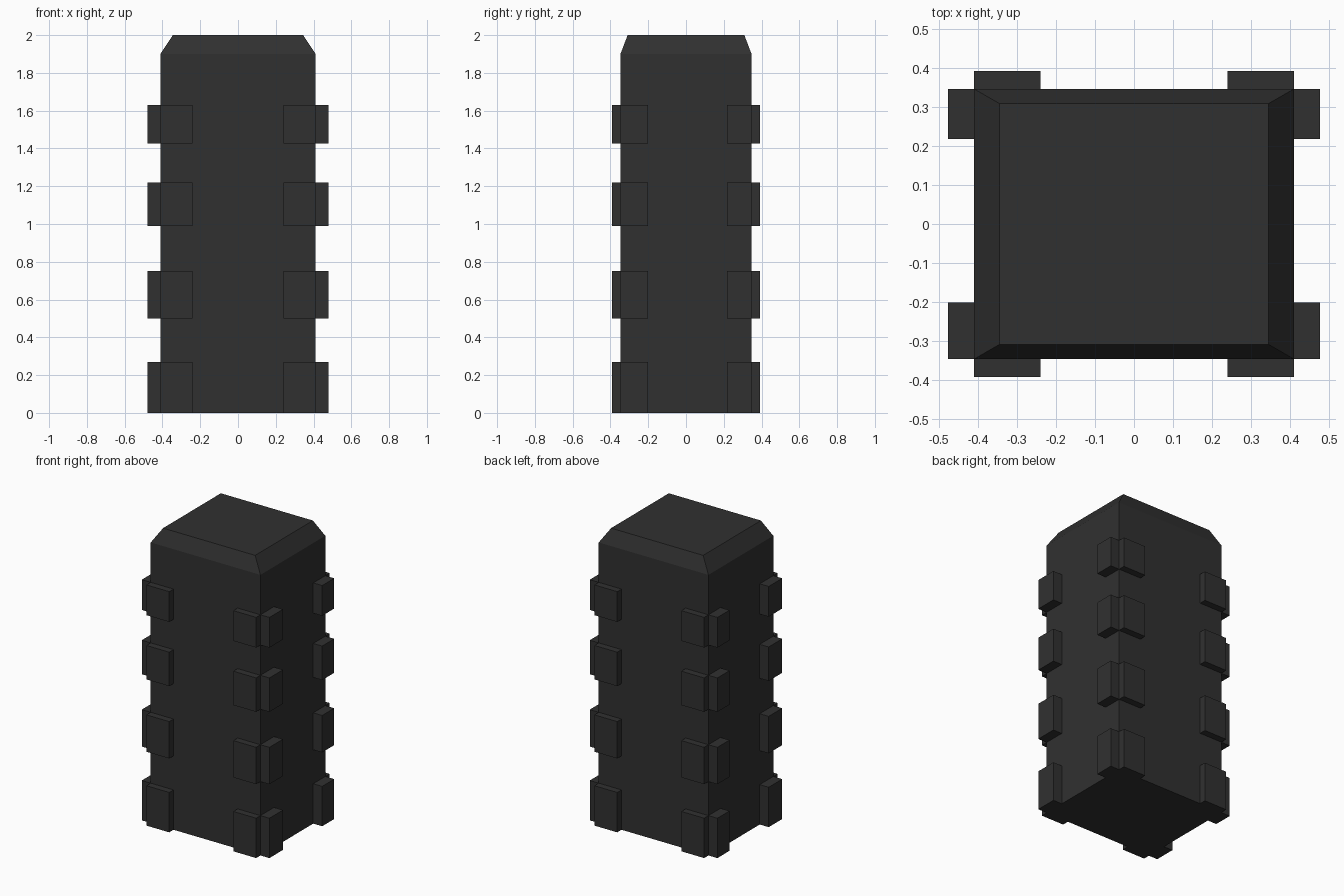
import bpy, bmesh

if "Cube" in bpy.data.objects:
    bpy.data.objects.remove(bpy.data.objects["Cube"])

dark = bpy.data.materials.new("dark_metal")
dark.diffuse_color = (0.03, 0.03, 0.03, 1)
dark.use_nodes = True
dark.node_tree.nodes["Principled BSDF"].inputs["Base Color"].default_value = dark.diffuse_color


def make_block(name, x0, x1, y0, y1, z0, z1):
    """Axis-aligned box between the given limits."""
    x0, x1 = sorted((x0, x1))
    y0, y1 = sorted((y0, y1))
    bm = bmesh.new()
    bmesh.ops.create_cube(bm, size=1)
    for v in bm.verts:
        v.co = (x1 if v.co.x > 0 else x0, y1 if v.co.y > 0 else y0, z1 if v.co.z > 0 else z0)
    return finish(name, bm)


def finish(name, bm):
    mesh = bpy.data.meshes.new(name)
    bm.to_mesh(mesh)
    bm.free()
    mesh.materials.append(dark)
    obj = bpy.data.objects.new(name, mesh)
    bpy.context.collection.objects.link(obj)
    return obj


W, D = 0.411, 0.347          # half width and depth of the pillar
PAD_X, PAD_Y = 0.478, 0.393  # outer faces of the corner pads

# Pillar with a bevelled cap
bm = bmesh.new()
rings = []
for hx, hy, z in ((W, D, 0), (W, D, 1.9), (0.345, 0.309, 2.0)):
    rings.append([bm.verts.new((sx * hx, sy * hy, z))
                  for sx, sy in ((-1, -1), (1, -1), (1, 1), (-1, 1))])
for low, high in zip(rings, rings[1:]):
    for i in range(4):
        j = (i + 1) % 4
        bm.faces.new((low[i], low[j], high[j], high[i]))
bm.faces.new(rings[0][::-1])
bm.faces.new(rings[-1])
finish("pillar", bm)

# Rows of corner pads, two per corner, shrinking slightly upward
for row, (z0, z1) in enumerate(((0, 0.27), (0.5, 0.75), (0.99, 1.22), (1.425, 1.63))):
    for sx in (-1, 1):
        for sy in (-1, 1):
            tag = f"{row}_{'right' if sx > 0 else 'left'}_{'back' if sy > 0 else 'front'}"
            make_block("face_pad_" + tag, sx * 0.24, sx * W, sy * D, sy * PAD_Y, z0, z1)
            inner = 0.218 if sy > 0 else 0.202
            make_block("side_pad_" + tag, sx * W, sx * PAD_X, sy * inner, sy * D, z0, z1)
